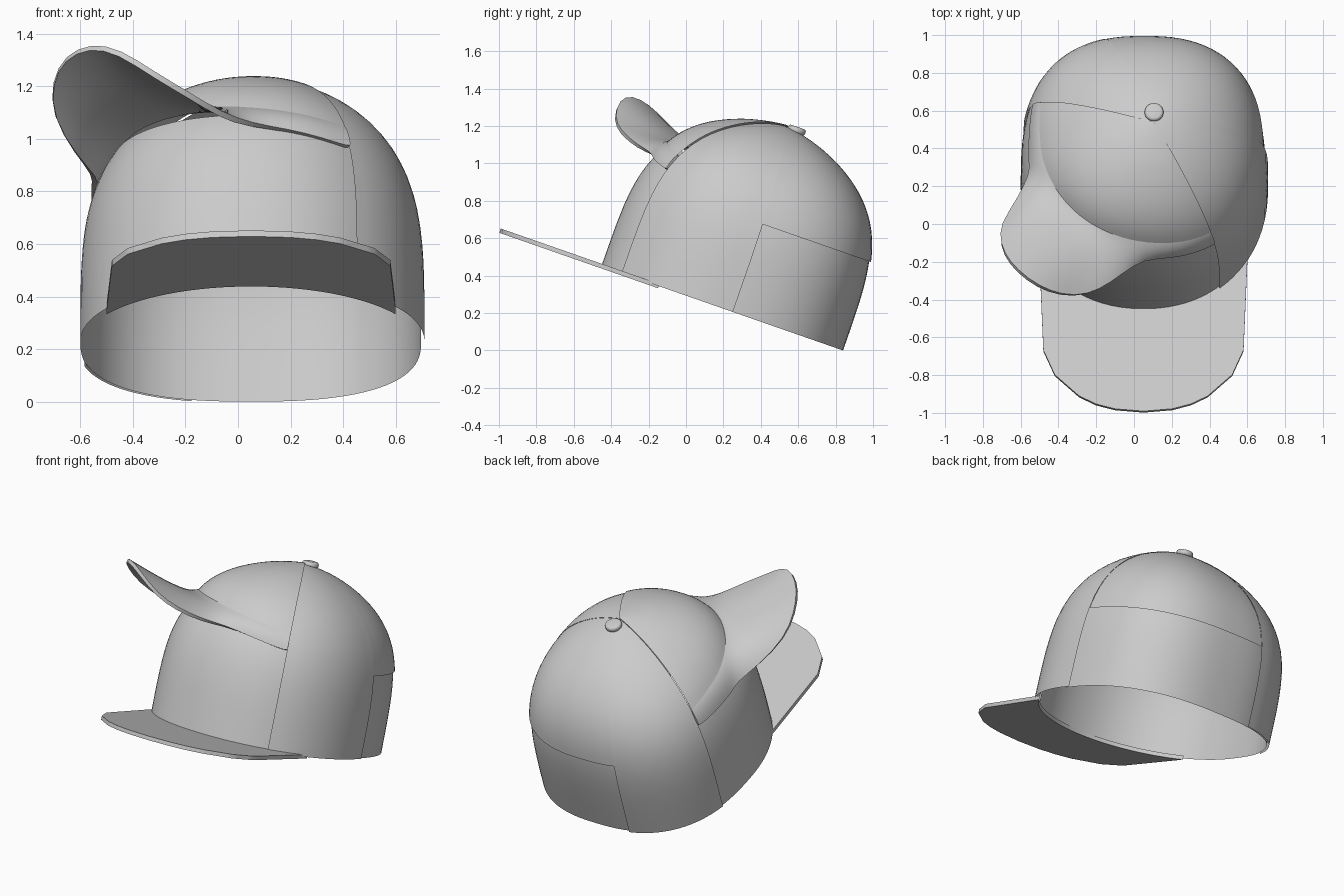
import bpy, bmesh, math
from mathutils import Vector, Matrix

if "Cube" in bpy.data.objects:
    bpy.data.objects.remove(bpy.data.objects["Cube"])

TILT = Matrix.Translation((0.05, 0.195, 0.225)) @ Matrix.Rotation(math.radians(-19.25), 4, 'X')
HEIGHT, RX, RY = 1.025, 0.650, 0.686

mat = bpy.data.materials.new("cap grey")
mat.diffuse_color = (0.6, 0.6, 0.6, 1)
mat.use_nodes = True
mat.node_tree.nodes["Principled BSDF"].inputs["Base Color"].default_value = mat.diffuse_color


def dome(az, h, off=0.0):
    """Point on the crown: azimuth in degrees from the front, height above the rim."""
    a = math.radians(az)
    k = max(0.0, 1 - (h / HEIGHT) ** 4) ** 0.68
    s, c = math.sin(a), math.cos(a)
    e = 0.93 if c > 0 else 0.93 - 0.14 * k      # the back is squarer than the front
    s = math.copysign(abs(s) ** e, s)
    c = math.copysign(abs(c) ** e, c)
    grow = min(1.0, k * 4)
    return TILT @ Vector(((RX * k + off * grow) * s + 0.055 * (1 - k),
                          -(RY * k + off * grow) * c,
                          h + off * (1 - k) * 0.7))


def select(ob):
    bpy.ops.object.select_all(action='DESELECT')
    ob.select_set(True)
    bpy.context.view_layer.objects.active = ob


def loft(name, rows, thick=0.0, offset=-1.0, smooth=0, angle=35):
    """Skin rows of points, with optional smoothing and thickness."""
    n = len(rows[0])
    faces = [(j * n + i, j * n + i + 1, (j + 1) * n + i + 1, (j + 1) * n + i)
             for j in range(len(rows) - 1) for i in range(n - 1)]
    me = bpy.data.meshes.new(name)
    me.from_pydata([p for r in rows for p in r], [], faces)
    me.materials.append(mat)
    ob = bpy.data.objects.new(name, me)
    bpy.context.collection.objects.link(ob)
    select(ob)
    if smooth:
        mod = ob.modifiers.new("smooth", 'SUBSURF')
        mod.levels = smooth
        bpy.ops.object.modifier_apply(modifier=mod.name)
    if thick:
        mod = ob.modifiers.new("thickness", 'SOLIDIFY')
        mod.thickness, mod.offset = thick, offset
        bpy.ops.object.modifier_apply(modifier=mod.name)
        bm = bmesh.new()
        bm.from_mesh(me)
        bmesh.ops.recalc_face_normals(bm, faces=bm.faces)
        bm.to_mesh(me)
        bm.free()
    bpy.ops.object.shade_smooth_by_angle(angle=math.radians(angle))
    return ob


def panel(name, az0, az1, h0, h1, off, bulge=0.0):
    """Crown panel; h0 is the height of its lower edge, given as a function of azimuth."""
    n, m = max(10, int((az1 - az0) / 4)), 22
    rows = []
    for j in range(m + 1):
        t = 1 - (1 - j / m) ** 1.8
        row = []
        for i in range(n + 1):
            az = az0 + (az1 - az0) * i / n
            swell = bulge * math.sin(math.pi * i / n) * math.sin(math.pi * t)
            row.append(dome(az, h0(az) + (h1 - h0(az)) * t, off + swell))
        rows.append(row)
    return loft(name, rows)


# Crown: side panels sit between the wide front and back panels
FR, RS, BS, LS = 36, 92.5, 195, 252      # seam azimuths


def root_height(az):
    """Height where the raised brim leaves the crown, highest in the middle."""
    return 0.69 + 0.075 * max(0.0, math.cos(math.radians((az + 36) * 1.2)))


def rim(az):
    return 0.0


panel("right_side_panel", FR, RS, rim, HEIGHT, 0.010)
panel("left_side_panel", BS, LS, rim, HEIGHT, 0.010)
panel("lower_front_panel", LS - 362, FR + 2, rim, 0.72, 0.0)
panel("lower_back_panel", RS - 2, LS + 2, rim, 0.55, -0.003)
panel("upper_front_panel", LS - 360, FR, root_height, HEIGHT, 0.020, 0.022)
panel("upper_back_panel", RS, BS, lambda az: 0.495, HEIGHT, 0.008)

# Lower brim: flat, lying in the plane of the rim
half = [(0, 1.260), (0.15, 1.247), (0.25, 1.220), (0.34, 1.175), (0.47, 1.055),
        (0.53, 0.917), (0.55, 0.42)]
corners = [(-x, f) for x, f in half[:0:-1]] + half
front_edge = []
N = 4
for a, b in zip(corners[:-1], corners[1:]):
    front_edge += [(a[0] + (b[0] - a[0]) * i / N, a[1] + (b[1] - a[1]) * i / N) for i in range(N)]
front_edge.append(corners[-1])
total = len(front_edge) - 1
rim_edge = []
for i in range(total + 1):
    x = -0.55 + 1.1 * i / total
    rim_edge.append((x, RY * math.sqrt(1 - (x / RX) ** 2) - 0.005))
loft("lower_brim", [[TILT @ Vector((x, -f, 0)) for x, f in r] for r in (rim_edge, front_edge)],
     thick=0.024, offset=0)

# Raised brim: root azimuth on the crown, then outer edge position
edge = [(0, .05, -.185, 1.06), (-10, -.06, -.26, 1.10),
        (-18, -.18, -.35, 1.175), (-24, -.31, -.385, 1.25), (-32, -.45, -.355, 1.345),
        (-40, -.56, -.29, 1.365), (-48, -.66, -.2, 1.32), (-55, -.71, -.1, 1.22),
        (-62, -.71, 0, 1.09), (-69, -.62, .13, .94), (-76, -.55, .27, .86)]
rails = [(FR, dome(FR, 0.60, 0.018)), (24, dome(24, 0.62, 0.02)), (12, dome(12, 0.64, 0.024))]
rails += [(e[0], Vector(e[1:])) for e in edge]
rails += [(az, dome(az, 0.60, 0.02)) for az in (-84, -97, LS - 360)]
rows = []
for j in range(9):
    t = j / 8
    row = []
    for az, tip in rails:
        h = root_height(az)
        w = (h - 0.69) / 0.075
        root, ctrl = dome(az, h + 0.005, 0.020), dome(az, h - 0.035, 0.03 + 0.03 * w)
        row.append(root * (1 - t) ** 2 + ctrl * 2 * t * (1 - t) + tip * t * t)
    rows.append(row)
loft("raised_brim", rows, thick=0.022, offset=-1, smooth=1, angle=50)

# Button on top of the crown
bpy.ops.mesh.primitive_cylinder_add(vertices=24, radius=0.05, depth=0.036)
button = bpy.context.object
button.name = "top_button"
button.matrix_world = TILT @ Matrix.Translation((0.056, 0.06, HEIGHT + 0.005))
button.data.materials.append(mat)
bev = button.modifiers.new("rounding", 'BEVEL')
bev.width, bev.segments = 0.014, 3
bpy.ops.object.modifier_apply(modifier=bev.name)
bpy.ops.object.shade_smooth_by_angle(angle=math.radians(50))
